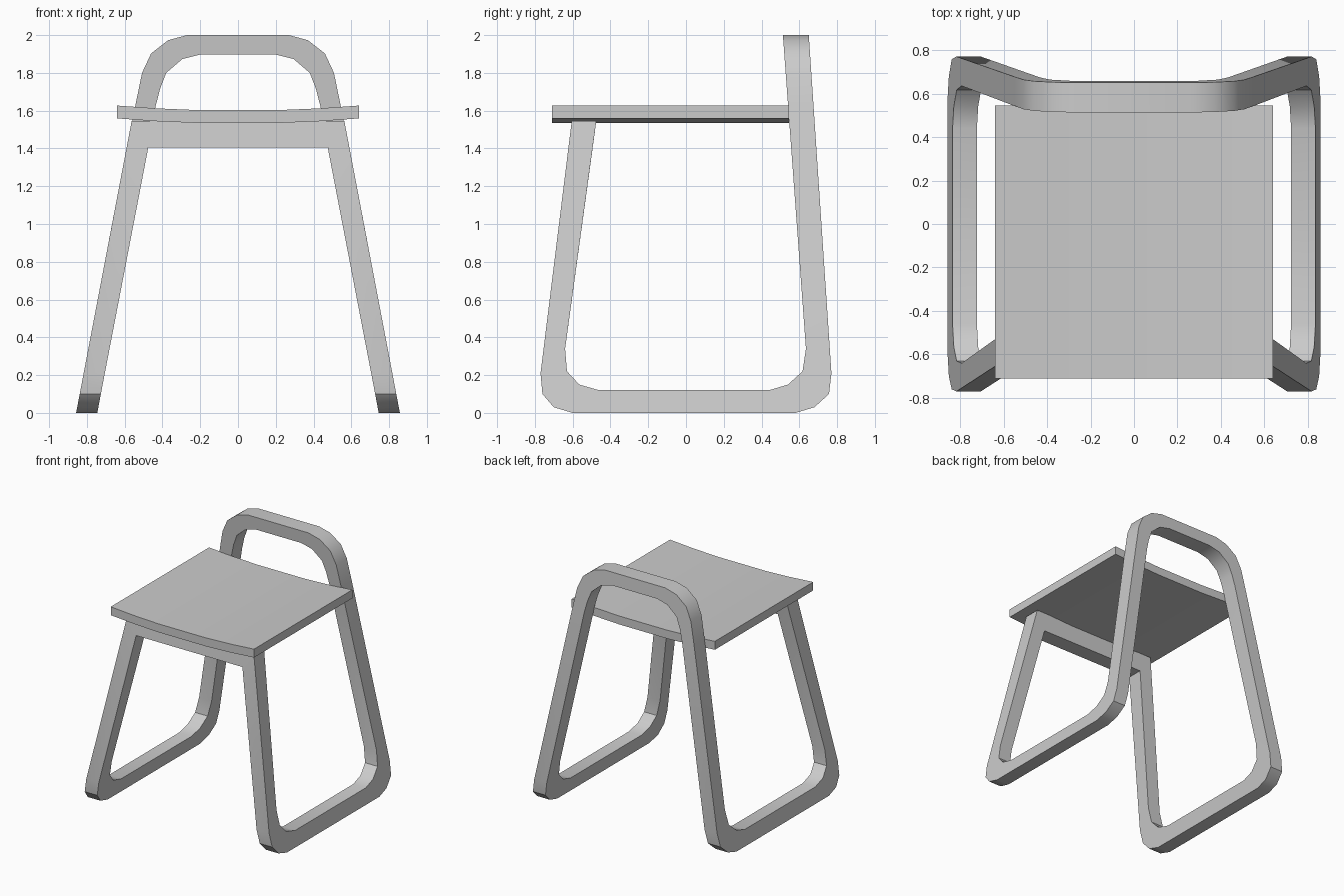
import bpy, bmesh, math

if "Cube" in bpy.data.objects:
    bpy.data.objects.remove(bpy.data.objects["Cube"])


def finish(name, bm):
    bmesh.ops.recalc_face_normals(bm, faces=bm.faces)
    mesh = bpy.data.meshes.new(name)
    bm.to_mesh(mesh)
    bm.free()
    for p in mesh.polygons:
        p.use_smooth = True
    mesh.set_sharp_from_angle(angle=math.radians(35))
    obj = bpy.data.objects.new(name, mesh)
    bpy.context.collection.objects.link(obj)
    return obj


# Leaning planes that bound the frame
def x_out(z): return 0.857 - 0.190 * z
def x_in(z): return 0.745 - 0.190 * z
def y_back(z): return 0.77 - 0.067 * (z - 0.21)
def y_back_in(z): return 0.635 - 0.0735 * (z - 0.34)
def y_front(z): return -0.605 - 0.1236 * (1.545 - z)
def y_front_in(z): return -0.475 - 0.1347 * (1.545 - z)


def upright(outer, inner, ya, yb):
    """Section of a loop seen from the front: (x, z) points, y from the lean."""
    (xo, zo), (xi, zi) = outer, inner
    return [(xo, ya(zo), zo), (xi, ya(zi), zi), (xi, yb(zi), zi), (xo, yb(zo), zo)]


def side(outer, inner):
    """Section of a loop seen from the side: (y, z) points, x from the splay."""
    (yo, zo), (yi, zi) = outer, inner
    return [(x_out(zo), yo, zo), (x_in(zo), yo, zo), (x_in(zi), yi, zi), (x_out(zi), yi, zi)]


# Backrest hoop, rounded floor corners, then front crossbar corner
hoop = [((0.27, 2.0), (0.20, 1.897)), ((0.37, 1.973), (0.295, 1.873)),
        ((0.46, 1.903), (0.38, 1.80)), ((0.508, 1.80), (0.413, 1.715)),
        ((0.545, 1.62), (0.437, 1.62))]
back_corner = [((0.77, 0.21), (0.635, 0.34)), ((0.757, 0.10), (0.617, 0.22)),
               ((0.68, 0.03), (0.54, 0.15)), ((0.58, 0.0), (0.44, 0.12))]
front_corner = [((-0.60, 0.0), (-0.46, 0.12)), ((-0.70, 0.03), (-0.565, 0.15)),
                ((-0.76, 0.10), (-0.63, 0.22)), ((-0.77, 0.21), (-0.64, 0.34))]
rings = [upright(o, i, y_back, y_back_in) for o, i in hoop]
rings += [side(o, i) for o, i in back_corner + front_corner]
rings.append(upright((0.563, 1.545), (0.475, 1.405), y_front, y_front_in))

# Mirror the half loop and bridge it into one continuous frame
rings += [[(-x, y, z) for x, y, z in r] for r in reversed(rings)]
bm = bmesh.new()
vs = [[bm.verts.new(c) for c in r] for r in rings]
for i, a in enumerate(vs):
    b = vs[(i + 1) % len(vs)]
    for k in range(4):
        bm.faces.new((a[k], a[(k + 1) % 4], b[(k + 1) % 4], b[k]))
finish("frame", bm)

# Gently dished seat panel
half = [(0.215, 1.603), (0.43, 1.612), (0.64, 1.627)]
top = [(-x, z) for x, z in reversed(half)] + half
bm = bmesh.new()
cols = [[bm.verts.new((x, y, z - d)) for y, d in
         ((-0.71, 0), (0.545, 0), (0.545, 0.068), (-0.71, 0.068))] for x, z in top]
for a, b in zip(cols, cols[1:]):
    for k in range(4):
        bm.faces.new((a[k], a[(k + 1) % 4], b[(k + 1) % 4], b[k]))
bm.faces.new(cols[0])
bm.faces.new(cols[-1])
finish("seat", bm)
